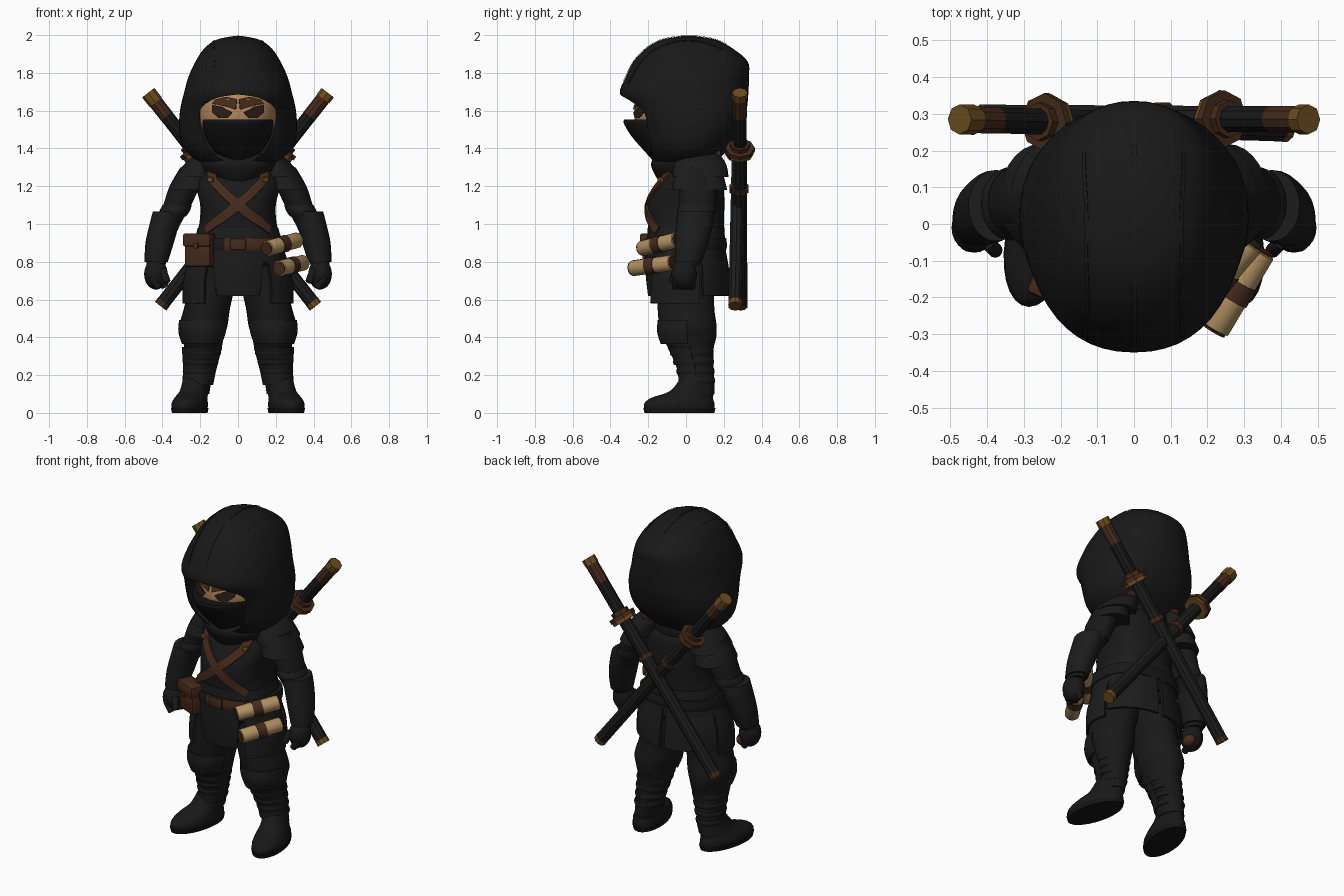
import bpy, bmesh, math
from mathutils import Vector, Matrix

cube = bpy.data.objects.get("Cube")
if cube:
    bpy.data.objects.remove(cube)


def material(name, *rgb):
    m = bpy.data.materials.new(name)
    m.use_nodes = True
    m.diffuse_color = (*rgb, 1)
    m.node_tree.nodes["Principled BSDF"].inputs["Base Color"].default_value = (*rgb, 1)
    return m


CLOTH = material("black cloth", .0095, .0095, .0095)
ARMOUR = material("charcoal armour", .0115, .0115, .0115)
MASK = material("mask black", .007, .007, .0075)
LEATHER = material("brown leather", .06, .023, .011)
BRASS = material("dark brass", .15, .074, .013)
SKIN = material("skin", .45, .24, .105)
EYE = material("dark eye", .025, .013, .008)
PAPER = material("scroll paper", .44, .28, .12)
parts = []


def add(name, bm, mat, mirror=False, thick=0, bevel=0, wrap=None):
    me = bpy.data.meshes.new(name)
    bm.to_mesh(me)
    bm.free()
    me.materials.append(mat)
    ob = bpy.data.objects.new(name, me)
    bpy.context.collection.objects.link(ob)
    parts.append(ob)
    if wrap:
        m = ob.modifiers.new("wrap", 'SHRINKWRAP')
        m.target, m.offset, m.wrap_mode = wrap, .002, 'ABOVE_SURFACE'
    if thick:
        m = ob.modifiers.new("thickness", 'SOLIDIFY')
        m.thickness, m.offset = thick, 1
    if bevel:
        m = ob.modifiers.new("bevel", 'BEVEL')
        m.width, m.segments = bevel, 2
    if mirror:
        m = ob.modifiers.new("mirror", 'MIRROR')
        m.use_mirror_merge = False
    return ob


def spline(rows, k=4):
    """Catmull-Rom resampling of rows of numbers."""
    out = []
    for i in range(len(rows) - 1):
        a, b, c, d = rows[max(i - 1, 0)], rows[i], rows[i + 1], rows[min(i + 2, len(rows) - 1)]
        for s in range(k):
            t = s / k
            out.append([q + .5 * t * (r - p + t * (2*p - 5*q + 4*r - e + t * (3*(q - r) + e - p)))
                        for p, q, r, e in zip(a, b, c, d)])
    return out + [list(rows[-1])]


def loft(name, rows, mat, arc=None, power=2, n=28, k=4, splay=0, **kw):
    """Stack of ellipses (z, cx, cy, rx, ry), angle zero at the front; arc gives an open shell."""
    bm = bmesh.new()
    a0, a1 = [math.radians(a) for a in arc or (0, 360)]
    count = n + 1 if arc else n
    rings = []
    for z, cx, cy, rx, ry in spline(rows, k):
        ring = []
        for j in range(count):
            a = a0 + (a1 - a0) * j / n
            s, c = math.sin(a), math.cos(a)
            x = cx + rx * math.copysign(abs(s) ** (2 / power), s)
            y = cy - ry * math.copysign(abs(c) ** (2 / power), c)
            ring.append(bm.verts.new((x - splay * y, y, z)))
        rings.append(ring)
    for lo, hi in zip(rings, rings[1:]):
        for j in range(n):
            h = (j + 1) % count
            bm.faces.new((lo[j], lo[h], hi[h], hi[j]))
    if not arc:
        bm.faces.new(rings[0][::-1])
        bm.faces.new(rings[-1])
    return add(name, bm, mat, **kw)


def ball(name, loc, radii, mat, **kw):
    bm = bmesh.new()
    bmesh.ops.create_uvsphere(bm, u_segments=24, v_segments=14, radius=1,
                              matrix=Matrix.Translation(loc) @ Matrix.Diagonal((*radii, 1)))
    return add(name, bm, mat, **kw)


def rod(name, p, q, r, mat, n=14, **kw):
    p, q = Vector(p), Vector(q)
    turn = (q - p).to_track_quat('Z', 'Y').to_matrix().to_4x4()
    bm = bmesh.new()
    bmesh.ops.create_cone(bm, cap_ends=True, segments=n, radius1=r, radius2=r, depth=(q - p).length,
                          matrix=Matrix.Translation((p + q) / 2) @ turn)
    return add(name, bm, mat, **kw)


def box(name, loc, size, mat, turn=0, **kw):
    bm = bmesh.new()
    bmesh.ops.create_cube(bm, size=1, matrix=Matrix.Translation(loc)
                          @ Matrix.Rotation(math.radians(turn), 4, 'Z') @ Matrix.Diagonal((*size, 1)))
    return add(name, bm, mat, **kw)


def ribbon(name, path, width, centre, mat, thick, wrap, **kw):
    pts = [Vector(p) for p in spline(path, 6)]
    bm = bmesh.new()
    prev = None
    for i, p in enumerate(pts):
        along = pts[min(i + 1, len(pts) - 1)] - pts[max(i - 1, 0)]
        side = along.cross(p - Vector(centre)).normalized() * width / 2
        row = [bm.verts.new(p + side * s) for s in (-1, 0, 1)]
        for j in range(2) if prev else ():
            bm.faces.new((prev[j], prev[j + 1], row[j + 1], row[j]))
        prev = row
    return add(name, bm, mat, thick=thick, wrap=wrap, **kw)


# Hood with its face opening
hood = loft("hood", [(1.3, 0, 0, .16, .15), (1.36, 0, 0, .25, .19), (1.42, 0, .01, .295, .235),
                     (1.5, 0, .02, .312, .27), (1.6, 0, .015, .307, .305), (1.69, 0, -.01, .287, .34),
                     (1.78, 0, .008, .262, .325), (1.86, 0, .025, .225, .302), (1.93, 0, .018, .178, .228),
                     (1.975, 0, .015, .115, .145), (1.994, 0, .015, .03, .04)], CLOTH, n=48, power=2.2)
half = [(0, 1.3), (.13, 1.37), (.185, 1.47), (.205, 1.56), (.19, 1.62), (.11, 1.668), (0, 1.686)]
outline = spline(half, 3)
outline += [(-x, z) for x, z in outline[-2:0:-1]]
bm = bmesh.new()
face = bm.faces.new([bm.verts.new((x, -.6, z)) for x, z in outline])
moved = bmesh.ops.extrude_face_region(bm, geom=[face])["geom"]
bmesh.ops.translate(bm, vec=(0, .5, 0), verts=[v for v in moved if isinstance(v, bmesh.types.BMVert)])
bmesh.ops.recalc_face_normals(bm, faces=bm.faces)
cutter = add("hood_cutter", bm, CLOTH)
cutter.hide_render = True
parts.remove(cutter)
cut = hood.modifiers.new("opening", 'BOOLEAN')
cut.operation, cut.object = 'DIFFERENCE', cutter
for label, x in (("centre", 0), ("left", .14), ("right", -.14)):
    ribbon(label + "_hood_seam", [(x, -.32, 1.75), (x, -.2, 1.93), (x, .02, 1.99), (x, .2, 1.93)],
           .012, (0, 0, 1.6), CLOTH, .002, hood)
loft("cowl", [(1.22, 0, -.01, .11, .13), (1.27, 0, 0, .18, .17), (1.32, 0, 0, .21, .185), (1.37, 0, .01, .2, .17)], CLOTH)

# Face, eyes and mask
HEAD, RADII = (0, -.03, 1.58), (.212, .245, .22)
ball("face", HEAD, RADII, SKIN)


def face_plate(name, shape, mat):
    bm = bmesh.new()
    vs = []
    for x, z in shape:
        depth = math.sqrt(1 - (x / RADII[0]) ** 2 - ((z - HEAD[2]) / RADII[2]) ** 2)
        vs.append(bm.verts.new((x, HEAD[1] - RADII[1] * depth - .003, z)))
    bm.faces.new(vs)
    add(name, bm, mat, mirror=True, thick=.005)


face_plate("eyes", [(.03, 1.59), (.055, 1.562), (.1, 1.56), (.135, 1.59), (.135, 1.63), (.09, 1.622)], EYE)
face_plate("eyebrows", [(.01, 1.605), (.07, 1.624), (.135, 1.636), (.12, 1.658), (.06, 1.672), (.004, 1.66)], LEATHER)
loft("mask", [(1.33, 0, -.1, .05, .07), (1.38, 0, -.1, .12, .115), (1.46, 0, -.1, .17, .185),
              (1.53, 0, -.1, .19, .228), (1.552, 0, -.1, .187, .228)], MASK)

# Torso, belt and chest straps
torso = loft("torso", [(.76, 0, 0, .2, .17), (.82, 0, 0, .235, .195), (.92, 0, 0, .23, .2), (1, 0, 0, .205, .2),
                       (1.1, 0, 0, .2, .203), (1.2, 0, .02, .22, .18), (1.28, 0, .04, .2, .15),
                       (1.35, 0, .04, .12, .1)], CLOTH, power=2.4)
loft("jacket_hem", [(.8, 0, 0, .255, .205), (.86, 0, 0, .245, .207), (.98, 0, 0, .213, .204)], ARMOUR, power=2.4)
belt = loft("belt", [(.86, 0, 0, .25, .212), (.885, 0, 0, .255, .217), (.925, 0, 0, .25, .213)], LEATHER, power=2.4)
belt.data.materials.append(CLOTH)
for p in belt.data.polygons:
    p.material_index = int(p.center.y > -.14 or p.center.x < -.06)
box("belt_buckle", (0, -.217, .892), (.085, .016, .06), LEATHER, bevel=.006)
ribbon("chest_straps", [(.17, -.15, .965), (0, -.2, 1.1), (-.13, -.15, 1.23), (-.15, -.06, 1.32), (-.14, .1, 1.33)],
       .05, (0, .02, 1.08), LEATHER, .014, torso, mirror=True)
box("strap_buckles", (.145, -.135, 1.235), (.03, .02, .025), BRASS, turn=30, mirror=True, bevel=.004)
box("shoulder_buckles", (.15, .12, 1.375), (.06, .13, .035), LEATHER, mirror=True, bevel=.008)

# Skirt panels
for name, arc, low, high, out in (("side_flaps", (38, 108), .58, .84, .028), ("back_tails", (112, 177), .62, .86, .03)):
    loft(name, [(low, 0, 0, .25 + out, .21 + out / 2), (low + .12, 0, 0, .25 + out * .9, .205 + out / 3),
                (high, 0, 0, .235, .195)], ARMOUR, arc=arc, n=10, thick=.016, mirror=True)
loft("front_tabard", [(.62, 0, 0, .2, .185), (.74, 0, 0, .23, .198), (.86, 0, 0, .24, .2)],
     ARMOUR, arc=(-32, 32), n=10, thick=.016)

# Legs, knee pads, shin guards and boots
loft("legs", [(.82, .11, 0, .11, .15), (.66, .14, 0, .12, .15), (.55, .165, 0, .122, .15), (.46, .183, .01, .127, .152),
              (.4, .185, .015, .11, .145), (.33, .187, .03, .096, .115), (.2, .207, .06, .073, .087),
              (.1, .22, .06, .068, .09)], CLOTH, mirror=True)
loft("knee_pads", [(.37, .188, .012, .098, .135), (.43, .186, .005, .118, .146), (.49, .18, .005, .12, .143)],
     ARMOUR, arc=(-70, 90), n=14, thick=.012, mirror=True)
loft("shin_guards", [(.15, .213, .06, .072, .088), (.24, .202, .055, .08, .094), (.35, .19, .03, .098, .118)],
     ARMOUR, arc=(-85, 85), n=14, thick=.01, mirror=True)
for i in range(4):
    z = .17 + i * .05
    cx, cy, r = .212 - i * .007, .06 - i * .01, .075 + i * .007
    loft(f"leg_wraps_{i + 1}", [(z - .017, cx, cy, r, r + .015), (z, cx, cy, r + .006, r + .02),
                                (z + .017, cx, cy, r, r + .015)], CLOTH, mirror=True, k=2)
loft("boots", [(.018, .25, -.035, .09, .185), (.05, .25, -.035, .092, .186), (.08, .246, -.02, .083, .163),
               (.115, .237, .032, .075, .118), (.18, .226, .06, .072, .091)], CLOTH, mirror=True, splay=.16)
loft("boot_soles", [(0, .25, -.035, .09, .185), (.025, .25, -.035, .095, .191)], MASK, mirror=True, k=1, splay=.16)

# Arms, shoulder plates, bracers and fists
loft("arms", [(.78, .435, .005, .05, .06), (.9, .41, .03, .062, .075), (1, .37, .05, .066, .085),
              (1.1, .322, .06, .074, .095), (1.2, .28, .065, .082, .1), (1.3, .215, .06, .09, .1)], CLOTH, mirror=True)
loft("lower_shoulder_plates", [(1.18, .255, .07, .11, .148), (1.25, .235, .07, .095, .13), (1.3, .2, .07, .08, .11)],
     ARMOUR, mirror=True)
loft("upper_shoulder_plates", [(1.25, .22, .075, .115, .15), (1.31, .19, .075, .1, .14), (1.36, .15, .07, .085, .115),
                               (1.39, .11, .07, .05, .08)], ARMOUR, mirror=True)
loft("elbow_wraps", [(1.04, .345, .055, .07, .09), (1.07, .335, .055, .08, .1), (1.1, .322, .06, .077, .096)],
     ARMOUR, mirror=True)
loft("bracers", [(.8, .433, .012, .062, .072), (.9, .415, .03, .075, .088), (1, .39, .045, .078, .098),
                 (1.065, .375, .05, .076, .097)], ARMOUR, mirror=True)
ball("fists", (.435, -.01, .735), (.062, .068, .082), CLOTH, mirror=True)
for i in range(4):
    y = -.055 + i * .028
    rod(f"fingers_{i + 1}", (.458, y, .72), (.418, y, .66), .021, CLOTH, n=8, mirror=True, bevel=.006)
rod("thumbs", (.4, -.05, .76), (.375, -.075, .69), .021, CLOTH, n=8, mirror=True, bevel=.006)
ball("right_palm", (-.4, .01, .695), (.034, .044, .036), LEATHER)

# Belt pouch and rolled scrolls
box("pouch", (-.2, -.165, .855), (.15, .09, .165), LEATHER, turn=-24, bevel=.016)
box("pouch_flap", (-.202, -.17, .915), (.16, .1, .07), LEATHER, turn=-24, bevel=.012)
box("pouch_button", (-.223, -.222, .885), (.026, .012, .03), LEATHER, turn=-24, bevel=.004)
for name, p, q in (("upper_scroll", (.155, -.235, .87), (.315, -.05, .915)),
                   ("lower_scroll", (.22, -.285, .765), (.345, -.075, .795))):
    p, q = Vector(p), Vector(q)
    rod(name, p, q, .042, PAPER, bevel=.005)
    rod(name + "_strap", p.lerp(q, .38), p.lerp(q, .6), .046, LEATHER)
    for end, t in (("front", -.02), ("back", 1.02)):
        rod(f"{name}_{end}_core", p.lerp(q, t - .01), p.lerp(q, t + .01), .036, LEATHER, n=10)

# Crossed sheathed swords
for name, s, y, cap, end in (("right_sword", -1, .26, .045, BRASS), ("left_sword", 1, .29, .028, LEATHER)):
    top, tip = Vector((s * .475, .285, 1.695)), Vector((s * -.41, y, .565))
    for piece, a, b, r, mat, n in (("pommel", 0, cap, .041, BRASS, 8), ("grip_band", cap, .11, .038, LEATHER, 10),
                                   ("grip", .11, .25, .037, CLOTH, 10), ("collar", .24, .262, .052, LEATHER, 8),
                                   ("guard", .258, .275, .078, LEATHER, 8), ("guard_plate", .275, .288, .072, BRASS, 8),
                                   ("scabbard", .285, .985, .037, ARMOUR, 10),
                                   ("scabbard_ring", .44, .46, .046, LEATHER, 10), ("scabbard_tip", .98, 1, .038, end, 10)):
        rod(f"{name}_{piece}", top.lerp(tip, a), top.lerp(tip, b), r, mat, n=n)

# Apply modifiers and shade
bpy.ops.object.select_all(action='DESELECT')
for ob in parts:
    ob.select_set(True)
bpy.context.view_layer.objects.active = hood
bpy.ops.object.convert(target='MESH')
bpy.ops.object.shade_smooth_by_angle(angle=math.radians(35))
bpy.data.objects.remove(cutter)
